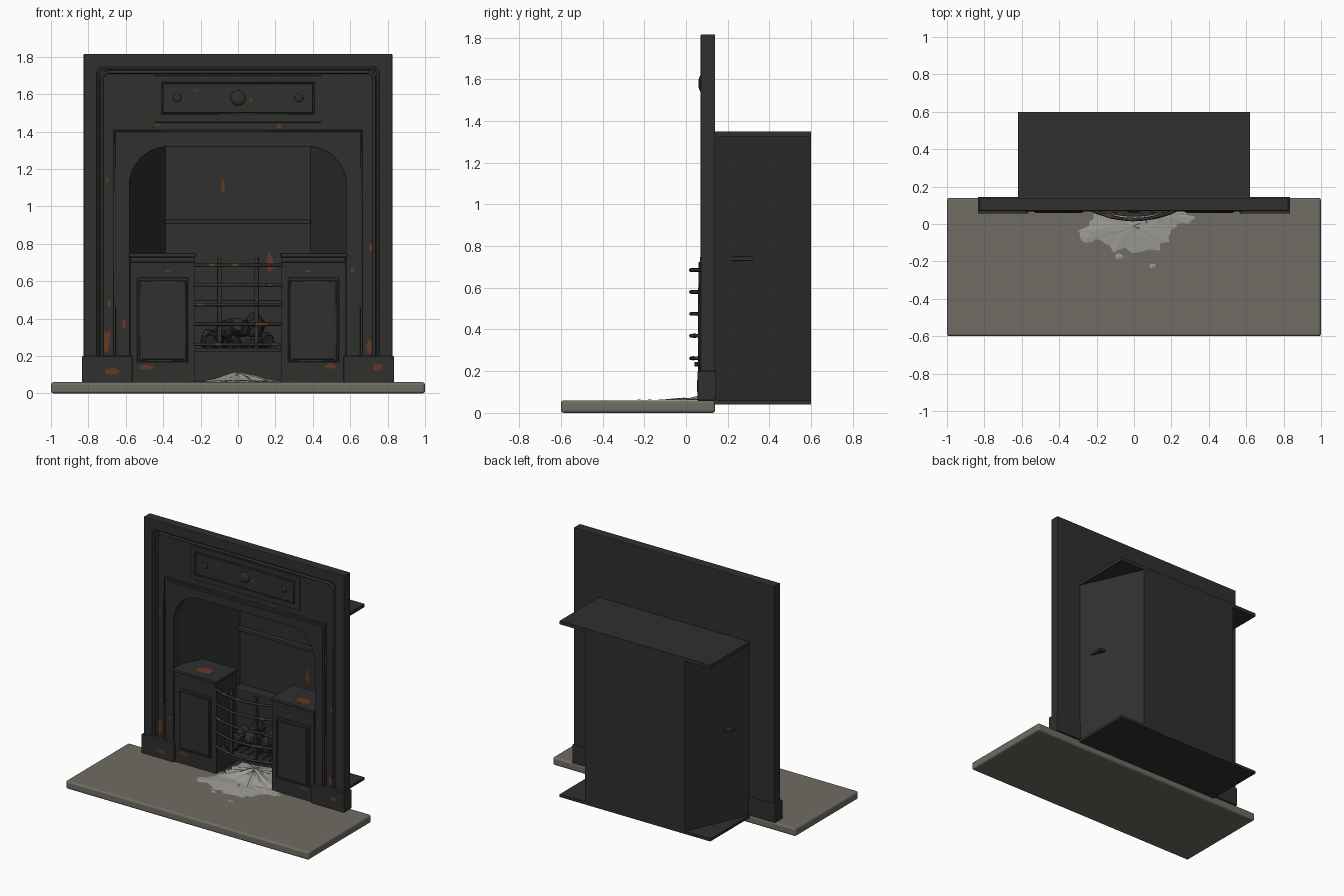
import bpy, bmesh, math, random
from mathutils import Vector, noise

if "Cube" in bpy.data.objects:
    bpy.data.objects.remove(bpy.data.objects["Cube"])
random.seed(4)

def material(name, rgb):
    m = bpy.data.materials.new(name)
    m.diffuse_color = (*rgb, 1)
    m.use_nodes = True
    m.node_tree.nodes["Principled BSDF"].inputs["Base Color"].default_value = m.diffuse_color
    return m
IRON = material("cast_iron", (0.030, 0.029, 0.028))
STONE = material("hearth_stone", (0.16, 0.15, 0.125))
ASH = material("ash", (0.34, 0.33, 0.31))
RUST = material("rust", (0.13, 0.04, 0.018))
COAL = material("coal", (0.018, 0.018, 0.019))

def finish(name, bm, mat, bevel=0, segs=2, smooth=False):
    bmesh.ops.recalc_face_normals(bm, faces=bm.faces)
    me = bpy.data.meshes.new(name)
    bm.to_mesh(me)
    bm.free()
    me.materials.append(mat)
    ob = bpy.data.objects.new(name, me)
    bpy.context.collection.objects.link(ob)
    if bevel:
        b = ob.modifiers.new("bevel", 'BEVEL')
        b.width, b.segments, b.limit_method = bevel, segs, 'ANGLE'
    if smooth:
        for p in me.polygons:
            p.use_smooth = True
    return ob

def prism(name, pts, a, b, plane='xz', mat=IRON, bevel=0, segs=2):
    """Extrude a 2D outline from a to b along the remaining axis."""
    bm = bmesh.new()
    at = (lambda p, d: (p[0], d, p[1])) if plane == 'xz' else (lambda p, d: (p[0], p[1], d))
    lo = [bm.verts.new(at(p, a)) for p in pts]
    hi = [bm.verts.new(at(p, b)) for p in pts]
    bm.faces.new(lo)
    bm.faces.new(hi)
    n = len(pts)
    for i in range(n):
        j = (i + 1) % n
        bm.faces.new((lo[i], lo[j], hi[j], hi[i]))
    return finish(name, bm, mat, bevel, segs)

def box(name, x0, x1, y0, y1, z0, z1, mat=IRON, bevel=0, segs=2):
    return prism(name, [(x0, z0), (x1, z0), (x1, z1), (x0, z1)], y0, y1, 'xz', mat, bevel, segs)

def arch(w, top, r, bottom=0.06, n=10):
    """Upside-down U path with rounded shoulders, left foot to right foot."""
    left = [(-w, bottom)]
    for i in range(n + 1 if r else 1):
        t = math.pi / 2 * i / n
        left.append((-w + r - r * math.cos(t), top - r + r * math.sin(t)))
    return left + [(-x, z) for x, z in reversed(left)]

def surround(name, outer, inner, y0, y1, bevel=0):
    return prism(name, arch(*outer) + arch(*inner)[::-1], y0, y1, bevel=bevel)

def tube(name, pts, r, mat=IRON, cyclic=False):
    cu = bpy.data.curves.new(name, 'CURVE')
    cu.dimensions, cu.bevel_depth, cu.bevel_resolution = '3D', r, 2
    cu.use_fill_caps = True
    sp = cu.splines.new('POLY')
    sp.points.add(len(pts) - 1)
    for p, c in zip(sp.points, pts):
        p.co = (*c, 1)
    sp.use_cyclic_u = cyclic
    cu.materials.append(mat)
    ob = bpy.data.objects.new(name, cu)
    bpy.context.collection.objects.link(ob)

def rect_bead(name, x0, x1, z0, z1, y, r):
    tube(name, [(x0, y, z0), (x1, y, z0), (x1, y, z1), (x0, y, z1)], r, cyclic=True)

def knob(name, x, y, z, r, depth):
    bm = bmesh.new()
    bmesh.ops.create_uvsphere(bm, u_segments=20, v_segments=12, radius=1)
    for v in bm.verts:
        v.co = (x + v.co.x * r, y + v.co.y * depth, z + v.co.z * r)
    finish(name, bm, IRON, smooth=True)

# Hearth slab
box("hearth_slab", -1, 1, -0.60, 0.14, 0, 0.06, STONE, 0.014, 3)

# Front surround: stepped layers around the arched opening
hole = (0.58, 1.32, 0.21)
surround("back_plate", (0.82, 1.81, 0), hole, 0.088, 0.14)
surround("outer_border", (0.825, 1.815, 0), (0.755, 1.745, 0.035), 0.07, 0.14, 0.004)
surround("architrave_outer", (0.665, 1.408, 0), hole, 0.080, 0.10, 0.003)
surround("architrave_inner", (0.645, 1.385, 0), hole, 0.073, 0.10, 0.004)
tube("outer_bead", [(x, 0.083, z) for x, z in arch(0.752, 1.742, 0.04)], 0.010)
tube("inner_bead", [(x, 0.088, z) for x, z in arch(0.728, 1.718, 0.04)], 0.009)
tube("architrave_bead", [(x, 0.080, z) for x, z in arch(0.660, 1.403, 0)], 0.007)

# Frieze panel with knobs
box("frieze_panel", -0.45, 0.45, 0.078, 0.10, 1.45, 1.70, bevel=0.005)
box("frieze_raised_panel", -0.40, 0.40, 0.073, 0.10, 1.50, 1.655, bevel=0.004)
rect_bead("frieze_bead", -0.405, 0.405, 1.495, 1.66, 0.078, 0.006)
knob("frieze_centre_knob", 0, 0.073, 1.58, 0.04, 0.014)
for s in (-1, 1):
    knob("frieze_small_knob", s * 0.325, 0.073, 1.58, 0.022, 0.008)

# Firebox shell
box("firebox_top", -0.62, 0.62, 0.13, 0.60, 1.325, 1.35)
box("firebox_floor", -0.62, 0.62, 0.13, 0.60, 0.04, 0.06)
box("firebox_back", -0.41, 0.41, 0.575, 0.60, 0.05, 1.33)
box("fire_brick", -0.385, 0.385, 0.50, 0.58, 0.06, 0.50, bevel=0.008)
box("back_ledge", -0.39, 0.39, 0.54, 0.58, 0.905, 0.93, bevel=0.006)

for s in (-1, 1):
    def mx(pts):
        return [(s * x, y) for x, y in pts]
    def sbox(name, x0, x1, *rest, **kw):
        box(name, *sorted((s * x0, s * x1)), *rest, **kw)
    prism("firebox_side", mx([(0.62, 0.135), (0.41, 0.60), (0.383, 0.585), (0.588, 0.135)]),
          0.05, 1.33, 'xy')
    # Plinth blocks
    sbox("plinth_block", 0.565, 0.835, 0.055, 0.145, 0.06, 0.20, bevel=0.005)
    # Hob with top plate and panelled door
    prism("hob_body", mx([(0.575, 0.073), (0.575, 0.20), (0.525, 0.31), (0.23, 0.31), (0.23, 0.073)]),
          0.06, 0.72, 'xy')
    sbox("hob_top_plate", 0.225, 0.585, 0.066, 0.32, 0.728, 0.75, bevel=0.006)
    sbox("hob_moulding", 0.232, 0.575, 0.066, 0.20, 0.70, 0.728, bevel=0.006)
    sbox("hob_door", 0.268, 0.54, 0.064, 0.09, 0.162, 0.62, bevel=0.006)
    sbox("hob_door_panel", 0.285, 0.52, 0.060, 0.09, 0.182, 0.595, bevel=0.006)
    rect_bead("hob_door_bead", s * 0.28, s * 0.525, 0.175, 0.60, 0.064, 0.006)
    # Upright of the grate
    box("grate_upright", s * 0.10 - 0.012, s * 0.10 + 0.012, 0.060, 0.082, 0.23, 0.725, bevel=0.004)

# Bowed grate bars
def bow(z, front, half=0.242, n=16):
    pts = []
    for i in range(n + 1):
        t = 2 * i / n - 1
        pts.append((t * half, front + (0.082 - front) * t * t, z))
    return pts
for z in (0.262, 0.37, 0.475, 0.58, 0.685):
    tube("grate_bar", bow(z, 0.024), 0.009)
prism("grate_lip", [p[:2] for p in bow(0, 0.04, 0.228)] + [(0.228, 0.12), (-0.228, 0.12)], 0.222, 0.244, 'xy')
for i in range(8):
    x = -0.21 + 0.06 * i
    box("grate_floor_bar", x - 0.012, x + 0.012, 0.10, 0.50, 0.222, 0.242)

# Coals
for i in range(26):
    upper = i >= 17
    bm = bmesh.new()
    bmesh.ops.create_icosphere(bm, subdivisions=2, radius=random.uniform(0.038, 0.056))
    off = Vector((i * 3.1, 0, 0))
    c = Vector((random.uniform(-0.1, 0.1) if upper else random.uniform(-0.18, 0.18),
                random.uniform(0.14, 0.32) if upper else random.uniform(0.12, 0.40),
                random.uniform(0.33, 0.375) if upper else random.uniform(0.275, 0.30)))
    for v in bm.verts:
        v.co = c + v.co * (1 + 0.35 * noise.noise(v.co * 28 + off))
    finish("coal", bm, COAL if i % 3 else IRON)

# Ash: ragged low mounds
def mound(name, x, y, rx, ry, h, z=0.061, n=36, rings=5, rag=0.22):
    bm = bmesh.new()
    edge = [1 + random.uniform(-rag, rag * 0.5) for _ in range(n)]
    loops = []
    for k in range(1, rings + 1):
        f = k / rings
        loops.append([bm.verts.new((x + rx * f * edge[i] * math.cos(2 * math.pi * i / n),
                                    y + ry * f * edge[i] * math.sin(2 * math.pi * i / n),
                                    z + h * (1 - f) * random.uniform(0.85, 1.1))) for i in range(n)])
    top = bm.verts.new((x, y, z + h))
    for i in range(n):
        j = (i + 1) % n
        bm.faces.new((top, loops[0][i], loops[0][j]))
        for a, b in zip(loops, loops[1:]):
            bm.faces.new((a[i], b[i], b[j], a[j]))
    finish(name, bm, ASH)
mound("ash_heap", 0, 0.19, 0.23, 0.22, 0.055)
mound("ash_spread", -0.01, -0.01, 0.27, 0.14, 0.012)
mound("ash_lobe", 0.14, 0.04, 0.17, 0.07, 0.008)
for x, y, r in ((-0.08, -0.175, 0.022), (0.10, -0.225, 0.017), (-0.25, -0.07, 0.045)):
    mound("ash_crumb", x, y, r, r * 0.8, 0.004, n=10, rings=2)

# Rust patches: thin ragged flakes on the iron
def rust(x, d, z, rx, rz, flat=False):
    n = 14
    pts = []
    for i in range(n):
        t, k = 2 * math.pi * i / n, random.uniform(0.65, 1.1)
        pts.append((x + rx * k * math.cos(t), (d if flat else z) + rz * k * math.sin(t)))
    if flat:
        prism("rust_patch", pts, z, z + 0.001, 'xy', RUST)
    else:
        prism("rust_patch", pts, d - 0.001, d, 'xz', RUST)
for x, d, z, rx, rz in (
        (-0.70, 0.087, 0.28, 0.02, 0.07), (-0.69, 0.087, 0.48, 0.012, 0.022),
        (-0.61, 0.072, 0.37, 0.012, 0.03), (-0.67, 0.054, 0.12, 0.045, 0.02),
        (-0.49, 0.072, 0.14, 0.04, 0.016), (0.75, 0.054, 0.14, 0.03, 0.018),
        (0.49, 0.072, 0.145, 0.035, 0.014), (0.70, 0.087, 0.25, 0.018, 0.04),
        (0.71, 0.087, 0.78, 0.012, 0.025), (0.61, 0.072, 0.66, 0.01, 0.015),
        (-0.70, 0.087, 1.14, 0.008, 0.02), (-0.43, 0.087, 1.435, 0.015, 0.008),
        (0.22, 0.087, 1.43, 0.02, 0.012), (-0.22, 0.072, 1.62, 0.018, 0.006),
        (0.07, 0.072, 1.57, 0.012, 0.012), (-0.08, 0.574, 1.11, 0.01, 0.04),
        (0.17, 0.574, 0.70, 0.02, 0.07), (-0.375, 0.072, 0.655, 0.02, 0.006),
        (0.375, 0.072, 0.655, 0.02, 0.006)):
    rust(x, d, z, rx, rz)
rust(-0.38, 0.16, 0.7505, 0.07, 0.05, True)
rust(0.44, 0.14, 0.7505, 0.06, 0.04, True)
for x, z in ((-0.02, 0.685), (-0.13, 0.685), (0.17, 0.58), (-0.2, 0.475), (0.12, 0.37), (-0.1, 0.262), (0.2, 0.262)):
    pts = [(px, py, pz) for px, py, pz in bow(z, 0.024) if abs(px - x) < 0.035]
    tube("bar_rust", pts, 0.0098, RUST)
